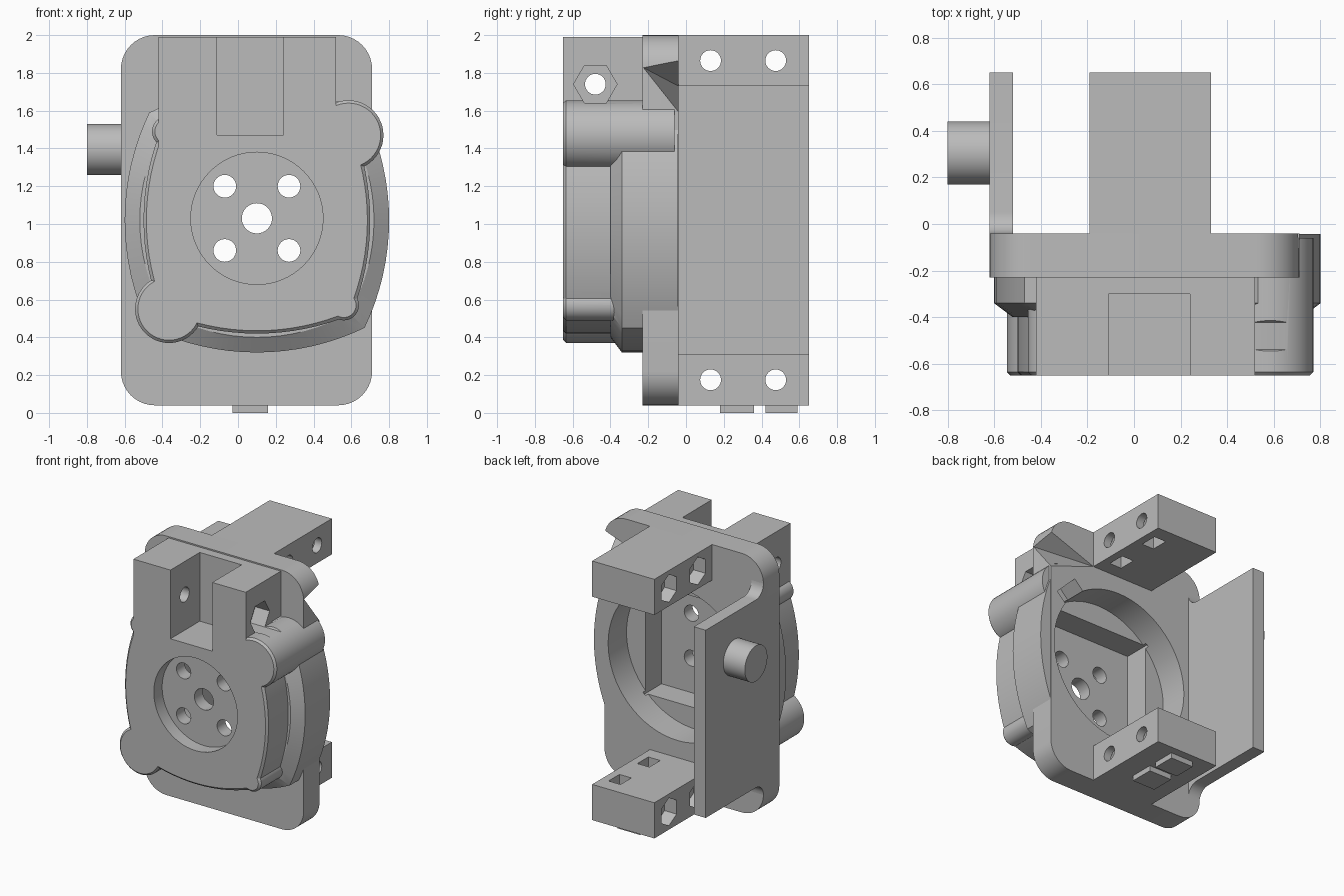
import bpy, bmesh, math
from mathutils import Vector

cube = bpy.data.objects.get("Cube")
if cube:
    bpy.data.objects.remove(cube, do_unlink=True)

grey = bpy.data.materials.new("plain_grey")
grey.use_nodes = True
grey.diffuse_color = (0.5, 0.5, 0.5, 1)
grey.node_tree.nodes["Principled BSDF"].inputs["Base Color"].default_value = (0.5, 0.5, 0.5, 1)

CX, CZ = 0.1, 1.02          # motor axis
FRONT, BACK = -0.65, -0.04  # housing front, plate back
PLATE = -0.23               # plate front


# ---------- helpers ----------
def make_object(name, bm):
    bmesh.ops.recalc_face_normals(bm, faces=bm.faces)
    mesh = bpy.data.meshes.new(name)
    bm.to_mesh(mesh)
    bm.free()
    mesh.materials.append(grey)
    obj = bpy.data.objects.new(name, mesh)
    bpy.context.collection.objects.link(obj)
    return obj


def loft(name, axis, sections):
    """Skin a stack of (position, outline) sections along an axis."""
    place = {"x": lambda a, b, d: (d, a, b),
             "y": lambda a, b, d: (a, d, b),
             "z": lambda a, b, d: (a, b, d)}[axis]
    bm = bmesh.new()
    rings = [[bm.verts.new(place(a, b, d)) for a, b in pts] for d, pts in sections]
    n = len(rings[0])
    for r, s in zip(rings, rings[1:]):
        for i in range(n):
            j = (i + 1) % n
            bm.faces.new((r[i], r[j], s[j], s[i]))
    bm.faces.new(rings[0])
    bm.faces.new(rings[-1])
    return make_object(name, bm)


def prism(name, axis, pts, lo, hi):
    return loft(name, axis, [(lo, pts), (hi, pts)])


def circle(a, b, r, n=48, phase=0.0):
    return [(a + r * math.cos(phase + math.tau * i / n),
             b + r * math.sin(phase + math.tau * i / n)) for i in range(n)]


def rect(a0, a1, b0, b1):
    return [(a0, b0), (a1, b0), (a1, b1), (a0, b1)]


def box(name, x, y, z):
    return prism(name, "z", rect(*x, *y), *z)


def rounded_rect(a0, a1, b0, b1, r, n=10):
    corners = [(a1 - r, b1 - r), (a0 + r, b1 - r), (a0 + r, b0 + r), (a1 - r, b0 + r)]
    return [(a + r * math.cos(math.pi / 2 * (k + i / n)),
             b + r * math.sin(math.pi / 2 * (k + i / n)))
            for k, (a, b) in enumerate(corners) for i in range(n + 1)]


def cushion(half, reach, n=16):
    """Square with bulging sides, centred on the motor axis."""
    sag = reach - half
    rad = (half * half + sag * sag) / (2 * sag)
    sweep = math.asin(half / rad)
    pts = []
    for k in range(4):
        c, s = math.cos(k * math.pi / 2), math.sin(k * math.pi / 2)
        for i in range(n):
            t = sweep * (2 * i / n - 1)
            u, v = reach - rad + rad * math.cos(t), rad * math.sin(t)
            pts.append((CX + u * c - v * s, CZ + u * s + v * c))
    return pts


def combine(target, operation, tools):
    """Apply booleans to the target and remove the tools."""
    for tool in tools:
        tool.hide_render = True
        mod = target.modifiers.new(tool.name, "BOOLEAN")
        mod.operation, mod.solver, mod.object = operation, "EXACT", tool
    graph = bpy.context.evaluated_depsgraph_get()
    graph.update()
    mesh = bpy.data.meshes.new_from_object(target.evaluated_get(graph))
    target.modifiers.clear()
    target.data = mesh
    for tool in tools:
        bpy.data.objects.remove(tool, do_unlink=True)


def back_opening():
    """Round bore with a diagonal relief notch at the upper corner."""
    d = math.sqrt(0.5)
    notch = [(CX + d * (u - v), CZ + d * (u + v))
             for u, v in rect(0.3, 0.67, -0.11, 0.11)]
    return [prism("bore", "y", circle(CX, CZ, 0.58, 64), -0.26, 0.1),
            prism("notch", "y", notch, -0.2, 0.12)]


# ---------- mounting plate ----------
plate = prism("mounting_plate", "y", rounded_rect(-0.62, 0.71, 0.04, 2.0, 0.18), PLATE, BACK)
bm = bmesh.new()
for p in ((0.33, BACK, 1.73), (0.72, BACK, 1.59), (0.72, BACK, 1.87),
          (0.72, PLATE, 1.83), (0.55, 0.1, 1.73)):
    bm.verts.new(Vector(p))
bmesh.ops.convex_hull(bm, input=bm.verts)
wedge = make_object("corner_wedge", bm)
combine(plate, "DIFFERENCE", back_opening() + [wedge])

# ---------- motor housing ----------
housing = loft("motor_housing", "y", [(-0.40, cushion(0.49, 0.62)),
                                      (-0.34, cushion(0.57, 0.70)),
                                      (BACK - 0.002, cushion(0.57, 0.70))])
parts = [loft("front_disc", "y", [(FRONT, cushion(0.485, 0.585)),
                                  (FRONT + 0.015, cushion(0.5, 0.6)),
                                  (-0.3, cushion(0.5, 0.6))]),
         box("head", (-0.42, 0.52), (FRONT, -0.15), (1.3, 1.99))]
bosses = [(-0.365, 0.55, 0.18, -0.31), (0.585, 1.47, 0.185, -0.06),
          (0.56, 0.57, 0.08, -0.32), (-0.375, 1.49, 0.08, -0.32)]
for x, z, r, end in bosses:
    parts.append(loft("boss", "y", [(FRONT, circle(x, z, r - 0.015)),
                                    (FRONT + 0.015, circle(x, z, r)),
                                    (end, circle(x, z, r))]))
combine(housing, "UNION", parts)

cuts = back_opening()
cuts.append(box("square_cavity", (CX - 0.42, CX + 0.42), (-0.45, -0.2), (CZ - 0.42, CZ + 0.42)))
cuts.append(prism("front_recess", "y", circle(CX, 1.03, 0.35, 64), -0.8, -0.55))
cuts.append(prism("shaft_hole", "y", circle(CX, 1.03, 0.08, 32), -0.9, -0.3))
for sx in (-1, 1):
    for sz in (-1, 1):
        cuts.append(prism("screw_hole", "y",
                          circle(CX + sx * 0.17, 1.03 + sz * 0.17, 0.06, 32), -0.9, -0.3))
cuts.append(box("head_slot", (-0.11, 0.24), (-0.8, -0.3), (1.47, 2.2)))
cuts.append(prism("hinge_hole", "x", circle(-0.48, 1.74, 0.055, 32), -0.6, 0.7))
cuts.append(prism("hinge_nut", "x", circle(-0.48, 1.74, 0.115, 6), 0.4, 0.9))
combine(housing, "DIFFERENCE", cuts)

# ---------- rear clamp blocks ----------
for name, z0, z1, slot in (("upper_block", 1.73, 2.0, (1.6, 1.95)),
                           ("lower_block", 0.04, 0.31, (0.09, 0.45))):
    block = box(name, (-0.19, 0.33), (BACK - 0.005, 0.65), (z0, z1))
    mid = (z0 + z1) / 2
    tools = []
    for y in (0.13, 0.475):
        tools.append(prism("bolt_hole", "x", circle(y, mid, 0.055, 32), -0.5, 0.6))
        tools.append(prism("nut_pocket", "x", circle(y, mid, 0.105, 6, math.pi / 2), -0.4, -0.09))
        tools.append(box("nut_slot", (0.17, 0.27), (y - 0.065, y + 0.065), slot))
    combine(block, "DIFFERENCE", tools)

# ---------- side plate with blended ends ----------
fillet = [(0.05 - 0.09 * math.cos(t), 0.22 + 0.09 * math.sin(t))
          for t in (math.pi / 2 * i / 8 for i in range(9))]
lower = [(BACK - 0.05, 0.22)] + fillet + [(0.65, 0.31)]
upper = [(y, 2 * CZ - z) for y, z in reversed(lower)]
prism("side_plate", "x", lower + upper, -0.62, -0.52)
prism("side_peg", "x", circle(0.305, 1.395, 0.135), -0.8, -0.6)

# ---------- small feet under the lower block ----------
for y0, y1 in ((0.18, 0.36), (0.42, 0.59)):
    box("foot_pad", (-0.03, 0.16), (y0, y1), (0.0, 0.05))

# ---------- shading ----------
bpy.ops.object.select_all(action="DESELECT")
for obj in bpy.context.collection.objects:
    if obj.type == "MESH":
        obj.select_set(True)
        bpy.context.view_layer.objects.active = obj
bpy.ops.object.shade_smooth_by_angle(angle=math.radians(30))
